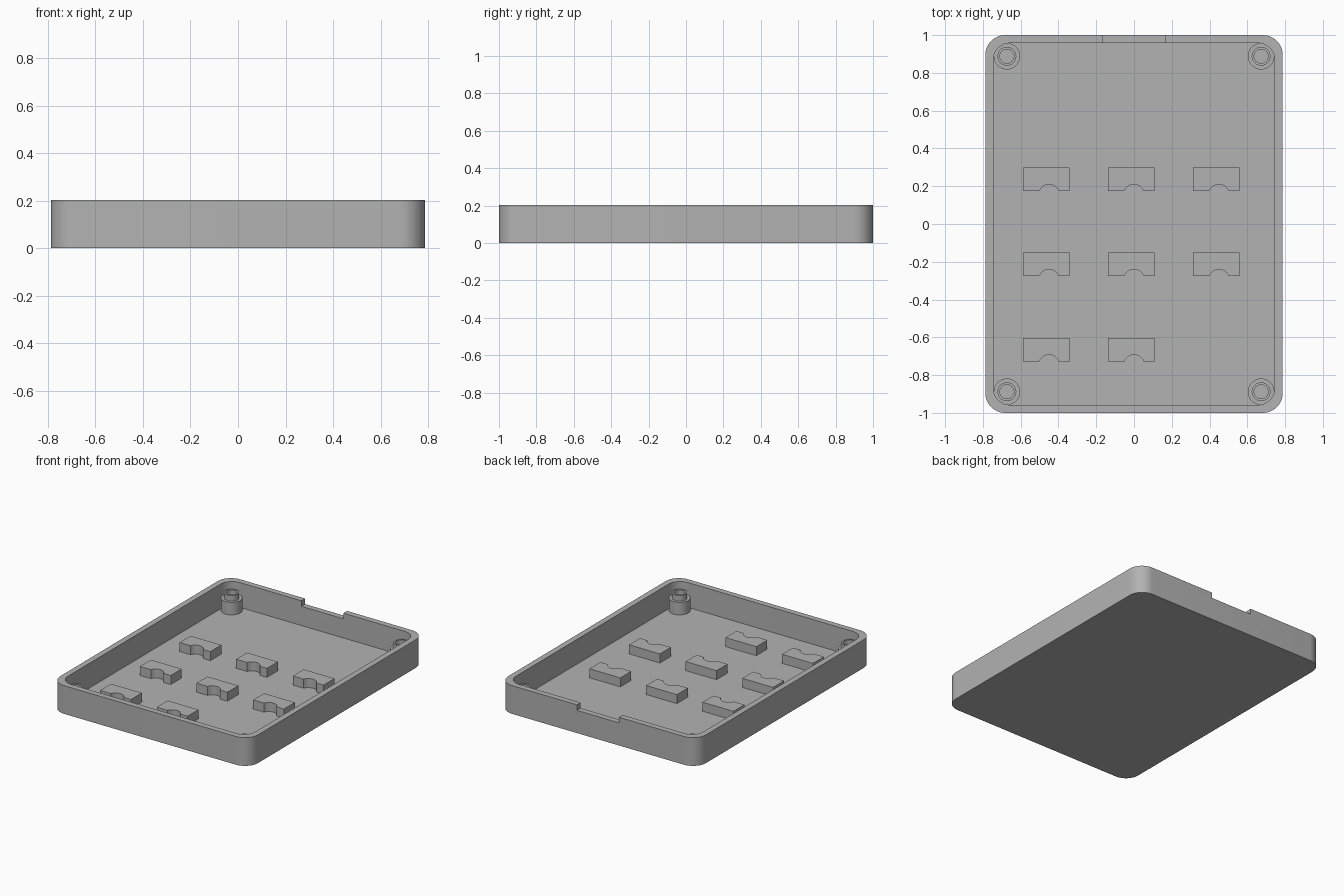
import bpy, bmesh, math

if "Cube" in bpy.data.objects:
    bpy.data.objects.remove(bpy.data.objects["Cube"])

grey = bpy.data.materials.new("plain grey")
grey.diffuse_color = (0.45, 0.45, 0.45, 1)
grey.use_nodes = True
grey.node_tree.nodes["Principled BSDF"].inputs["Base Color"].default_value = grey.diffuse_color

HX, HY, H = 0.787, 1.0, 0.203     # half width, half length, height
WALL, FLOOR, RADIUS = 0.042, 0.025, 0.105


def prism(name, pts, z0, z1):
    """Extrude a closed outline from z0 to z1."""
    bm = bmesh.new()
    base = bm.faces.new([bm.verts.new((x, y, z0)) for x, y in pts])
    top = bmesh.ops.extrude_face_region(bm, geom=[base])["geom"]
    verts = [v for v in top if isinstance(v, bmesh.types.BMVert)]
    bmesh.ops.translate(bm, verts=verts, vec=(0, 0, z1 - z0))
    bmesh.ops.recalc_face_normals(bm, faces=bm.faces)
    return finish(name, bm)


def lathe(name, profile, x, y, n=32):
    """Revolve an (r, z) profile about a vertical axis."""
    bm = bmesh.new()
    rings = [[bm.verts.new((x + r * math.cos(2 * math.pi * i / n),
                            y + r * math.sin(2 * math.pi * i / n), z))
              for i in range(n)] for r, z in profile]
    for a, b in zip(rings, rings[1:]):
        for i in range(n):
            j = (i + 1) % n
            bm.faces.new((a[i], a[j], b[j], b[i]))
    bm.faces.new(rings[-1])
    bm.faces.new(rings[0])
    bmesh.ops.recalc_face_normals(bm, faces=bm.faces)
    return finish(name, bm)


def finish(name, bm):
    me = bpy.data.meshes.new(name)
    bm.to_mesh(me)
    bm.free()
    me.materials.append(grey)
    ob = bpy.data.objects.new(name, me)
    bpy.context.collection.objects.link(ob)
    return ob


def smooth(ob):
    bpy.ops.object.select_all(action='DESELECT')
    ob.select_set(True)
    bpy.context.view_layer.objects.active = ob
    bpy.ops.object.shade_smooth_by_angle(angle=math.radians(30))


def rounded_rect(hx, hy, r, steps=12):
    pts = []
    for k, (sx, sy) in enumerate(((1, 1), (-1, 1), (-1, -1), (1, -1))):
        for i in range(steps + 1):
            a = math.pi / 2 * (k + i / steps)
            pts.append((sx * (hx - r) + r * math.cos(a),
                        sy * (hy - r) + r * math.sin(a)))
    return pts


def cut(ob, cutter):
    mod = ob.modifiers.new("cut", 'BOOLEAN')
    mod.operation = 'DIFFERENCE'
    mod.solver = 'EXACT'
    mod.object = cutter
    bpy.context.view_layer.objects.active = ob
    bpy.ops.object.modifier_apply(modifier=mod.name)
    bpy.data.objects.remove(cutter)


# Open tray with rounded corners and a shallow notch in the back rim
tray = prism("tray", rounded_rect(HX, HY, RADIUS), 0, H)
cut(tray, prism("cavity", rounded_rect(HX - WALL, HY - WALL, 0.09), FLOOR, H + 0.1))
cut(tray, prism("notch", [(-0.167, 0.9), (0.167, 0.9), (0.167, 1.1), (-0.167, 1.1)],
                H - 0.04, H + 0.1))
smooth(tray)

# Stepped hollow screw posts in the four corners
post = [(0.037, FLOOR + 0.002), (0.037, 0.155), (0.05, 0.155), (0.05, 0.115),
        (0.07, 0.115), (0.07, FLOOR - 0.01), (0.037, FLOOR - 0.01)]
for sx in (-1, 1):
    for sy in (-1, 1):
        smooth(lathe("screw_post", post, sx * 0.673, sy * 0.888))

# Support blocks with a round scoop in the front face (one grid place is empty)
R, DEPTH = 0.054, 0.035
half = math.acos((R - DEPTH) / R)
for row, y in enumerate((0.175, -0.275, -0.727)):
    for col, x in enumerate((-0.45, 0, 0.45)):
        if (row, col) == (2, 2):
            continue
        scoop = [(x + R * math.sin(a), y + DEPTH - R + R * math.cos(a))
                 for a in (half * (i / 8 - 1) for i in range(17))]
        outline = [(x - 0.137, y)] + scoop + [
            (x + 0.108, y), (x + 0.108, y + 0.124), (x - 0.137, y + 0.124)]
        smooth(prism("support_block", outline, FLOOR - 0.005, 0.09))
